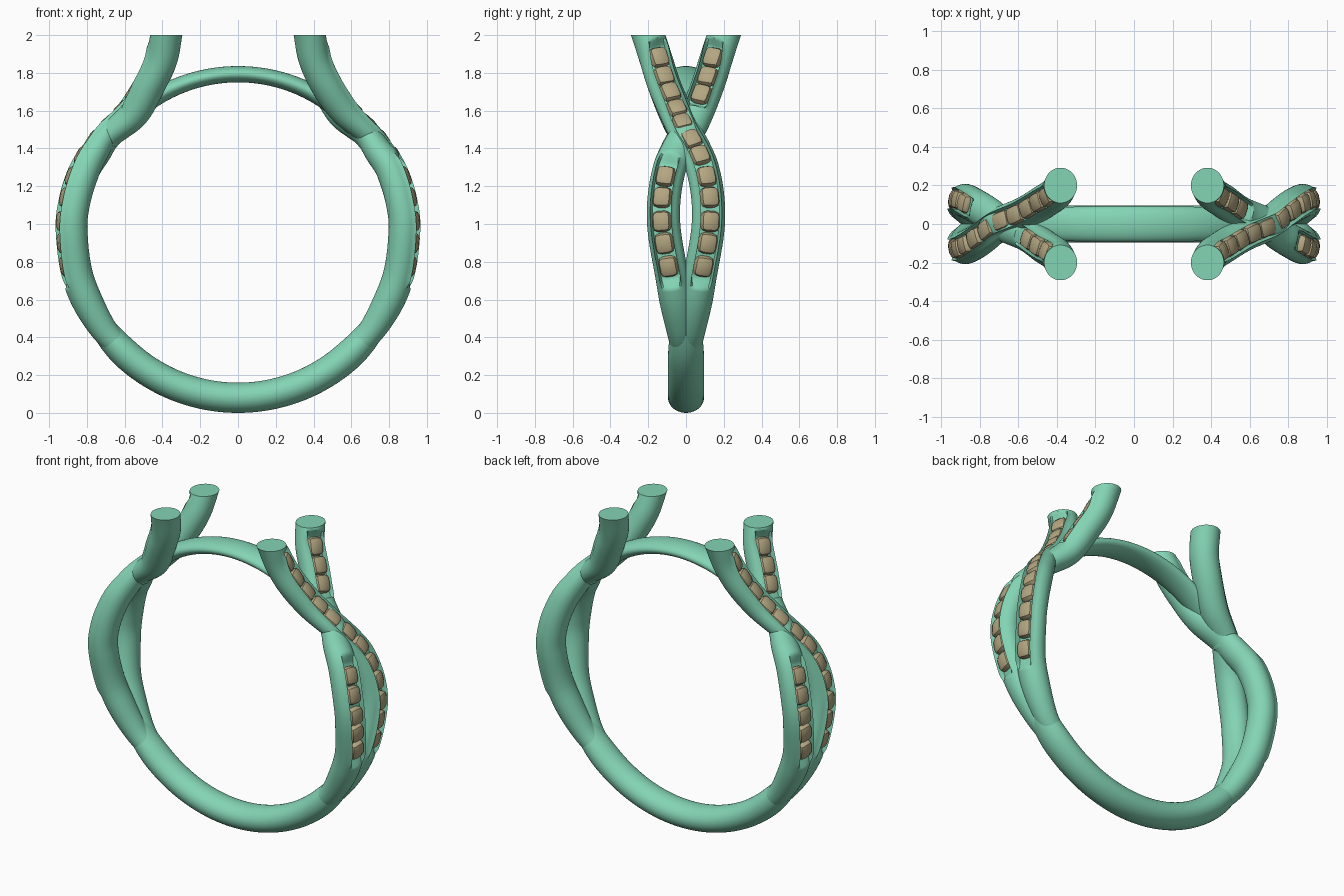
import bpy, bmesh, math
from mathutils import Vector, Matrix

if "Cube" in bpy.data.objects:
    bpy.data.objects.remove(bpy.data.objects["Cube"])

CZ = 0.955          # height of the finger-hole centre
N = 40              # sides of each tube


def material(name, col):
    m = bpy.data.materials.new(name)
    m.diffuse_color = (*col, 1)
    m.use_nodes = True
    m.node_tree.nodes["Principled BSDF"].inputs["Base Color"].default_value = m.diffuse_color
    return m


METAL = material("green_metal", (0.23, 0.66, 0.46))
STONE = material("tan_stone", (0.45, 0.38, 0.22))


def polar(deg, r, y=0.0):
    a = math.radians(deg)
    return Vector((r * math.cos(a), y, CZ + r * math.sin(a)))


def ease(t):
    t = max(0, min(1, t))
    return t * t * (3 - 2 * t)


def finish(bm, name, mat, angle=40):
    bmesh.ops.recalc_face_normals(bm, faces=bm.faces)
    me = bpy.data.meshes.new(name)
    bm.to_mesh(me)
    bm.free()
    me.materials.append(mat)
    ob = bpy.data.objects.new(name, me)
    bpy.context.collection.objects.link(ob)
    bpy.ops.object.select_all(action='DESELECT')
    ob.select_set(True)
    bpy.context.view_layer.objects.active = ob
    bpy.ops.object.shade_smooth_by_angle(angle=math.radians(angle))
    return ob


def turned_copy(ob, name):
    """Same part on the other shoulder, half a turn about z."""
    c = ob.copy()
    c.name = name
    c.rotation_euler = (0, 0, math.pi)
    bpy.context.collection.objects.link(c)


def smooth_path(ctrl, step=0.01):
    """Catmull-Rom through the control points, resampled evenly."""
    p = [2 * ctrl[0] - ctrl[1]] + ctrl + [2 * ctrl[-1] - ctrl[-2]]
    dense = []
    for i in range(1, len(p) - 2):
        a, b, c, d = p[i - 1:i + 3]
        for k in range(30):
            t = k / 30
            dense.append(0.5 * (2 * b + (c - a) * t + (2 * a - 5 * b + 4 * c - d) * t * t
                                + (3 * b - a - 3 * c + d) * t ** 3))
    dense.append(ctrl[-1])
    out, want, run = [dense[0]], step, 0.0
    for a, b in zip(dense, dense[1:]):
        L = (b - a).length
        while run + L >= want:
            out.append(a.lerp(b, (want - run) / L))
            want += step
        run += L
    return out


def frame(path, i):
    """Tangent, outward and sideways directions at a path point."""
    t = (path[min(i + 1, len(path) - 1)] - path[max(i - 1, 0)]).normalized()
    c = path[i]
    o = Vector((c.x, 1.5 * c.y if c.z < 1.47 else 0, c.z - CZ))
    o = (o - t * o.dot(t)).normalized()
    return t, o, t.cross(o)


def tube(path, size, groove=lambda i: 0):
    """Sweep an ellipse; groove(i) in 0..1 opens a flat-bottomed channel outside."""
    bm = bmesh.new()
    rings = []
    for i, c in enumerate(path):
        t, o, s = frame(path, i)
        rad, lat = size(i)
        g = groove(i)
        ring = []
        for k in range(-N // 2, N // 2):
            a = 2 * math.pi * k / N
            u, v = rad * math.cos(a), lat * math.sin(a)
            if g and abs(k) <= 4:
                wall = abs(k) == 4
                gu = rad * (0.91 if wall else 0.5)
                gv = math.copysign(0.056, k) if wall else 0.05 * k / 3
                u, v = u + (gu - u) * g, v + (gv - v) * g
            ring.append(bm.verts.new(c + o * u + s * v))
        rings.append(ring)
    for r, q in zip(rings, rings[1:]):
        for k in range(N):
            bm.faces.new((r[k], r[(k + 1) % N], q[(k + 1) % N], q[k]))
    bm.faces.new(rings[0])
    bm.faces.new(rings[-1])
    return bm


# Lower shank, tapering into the strands
arc = [polar(-158 + 136 * i / 80, 0.875) for i in range(81)]


def shank_size(i):
    e = ease(min(i, 80 - i) / 80 / 0.2)
    return 0.055 + 0.025 * e, 0.07 + 0.025 * e


finish(tube(arc, shank_size), "lower_shank", METAL)

# Thin bridge over the top of the finger hole
arc = [polar(35 + 110 * i / 60, 0.838) for i in range(61)]


def bridge_size(i):
    e = abs(i / 30 - 1) ** 2
    return 0.043 + 0.01 * e, 0.092 - 0.017 * e


finish(tube(arc, bridge_size), "top_bridge", METAL)


def gem(bm, c, rad, t, o, s):
    """Cushion-cut stone set in the channel."""
    b = bmesh.new()
    bmesh.ops.create_cube(b, size=1)
    bmesh.ops.scale(b, vec=(0.112, 0.1, 0.066), verts=b.verts)
    bmesh.ops.bevel(b, geom=b.edges[:], offset=0.03, segments=2, profile=0.5, affect='EDGES')
    m = Matrix((t, s, o)).transposed().to_4x4()
    m.translation = c + o * (rad - 0.036)
    b.transform(m)
    me = bpy.data.meshes.new("tmp")
    b.to_mesh(me)
    b.free()
    bm.from_mesh(me)
    bpy.data.meshes.remove(me)


def strand(name, side, drop, hidden):
    """Crossing strand: splits from the shank, crosses over and ends flat at z=2."""
    low = [(-50, .875, .012), (-35, .877, .032), (-17, .88, .07), (0, .88, .114),
           (11, .88, .117), (22, .877, .09), (30, .872 - drop, .047), (37, .868 - drop, 0)]
    high = [(.567 - drop, -.055, 1.595 - drop), (.468, -.115, 1.735), (.405, -.158, 1.87),
            (.38, -.2, 2.0), (.365, -.235, 2.1)]
    ctrl = [polar(a, r, y * side) for a, r, y in low] + [Vector((x, y * side, z)) for x, y, z in high]
    path = smooth_path(ctrl)
    near = lambda q: min(range(len(path)), key=lambda i: (path[i] - q).length)
    first = near(polar(-11, .88, .085 * side))
    last = near(Vector((.41, -.155 * side, 1.865)))
    cross = near(ctrl[7])
    gap = (last - first) / 11
    seats = [first + gap * i for i in range(12) if i not in hidden]

    def size(i):
        # slimmer where it grows out of the shank and at the crossing
        grow = ease(i / 45)
        rad = 0.06 + 0.023 * grow - 0.014 * math.exp(-((i - cross) / 16) ** 2)
        return rad, 0.06 + 0.028 * grow

    def groove(i):
        d = min(abs(i - g) for g in seats) / gap
        return max(0, min(1, (0.95 - d) / 0.4))

    bm = tube(path, size, groove)
    cut = bmesh.ops.bisect_plane(bm, geom=bm.verts[:] + bm.edges[:] + bm.faces[:],
                                 plane_co=(0, 0, 2), plane_no=(0, 0, 1), clear_outer=True)
    rim = [e for e in cut['geom_cut'] if isinstance(e, bmesh.types.BMEdge)]
    bmesh.ops.holes_fill(bm, edges=rim, sides=0)
    turned_copy(finish(bm, name + "_right", METAL), name + "_left")
    stones = bmesh.new()
    for g in seats:
        i = round(g)
        gem(stones, path[i], size(i)[0], *frame(path, i))
    turned_copy(finish(stones, name + "_stones_right", STONE, 30), name + "_stones_left")


strand("over_strand", 1, 0.0, ())
strand("under_strand", -1, 0.014, (5, 6, 7, 8))
